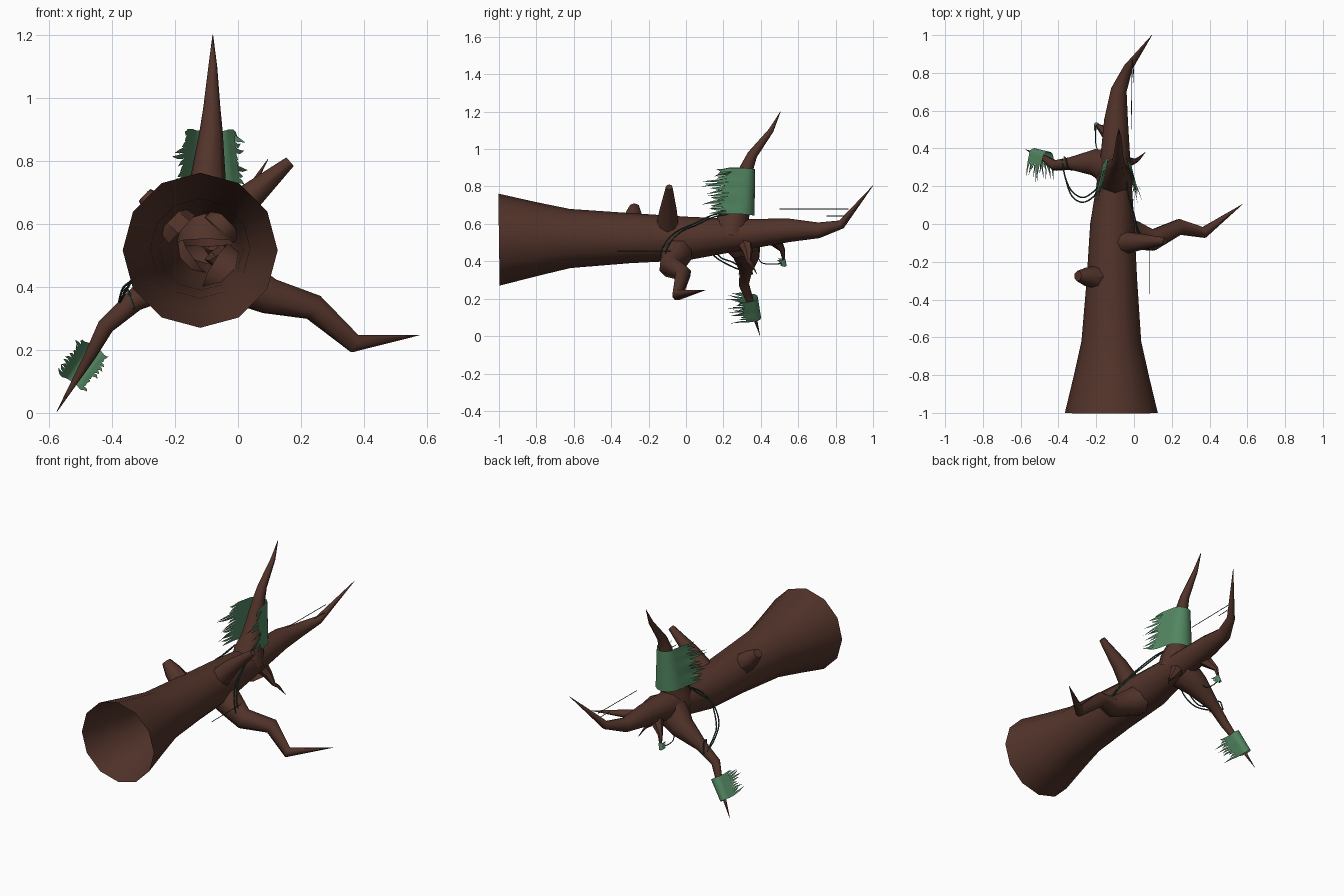
import bpy, math, random
from mathutils import Vector

if "Cube" in bpy.data.objects:
    bpy.data.objects.remove(bpy.data.objects["Cube"])

random.seed(4)


def material(name, rgb):
    m = bpy.data.materials.new(name)
    m.diffuse_color = (*rgb, 1)
    m.use_nodes = True
    m.node_tree.nodes["Principled BSDF"].inputs["Base Color"].default_value = m.diffuse_color
    return m


BARK = material("dark_bark", (0.085, 0.034, 0.023))
MOSS = material("moss_green", (0.085, 0.24, 0.12))
VINE = material("dark_vine", (0.02, 0.055, 0.04))


def make(name, verts, faces, mat):
    me = bpy.data.meshes.new(name)
    me.from_pydata([tuple(v) for v in verts], [], faces)
    me.materials.append(mat)
    ob = bpy.data.objects.new(name, me)
    bpy.context.collection.objects.link(ob)
    bpy.ops.object.select_all(action='DESELECT')
    ob.select_set(True)
    bpy.context.view_layer.objects.active = ob
    bpy.ops.object.shade_smooth_by_angle(angle=math.radians(50))
    return ob


def tube(name, pts, sides=8, mat=BARK, cap=False):
    """Tapered tube through (x, y, z, radius) points."""
    cs = [Vector(p[:3]) for p in pts]
    verts, faces = [], []
    prev = None
    for i, c in enumerate(cs):
        a = (c - cs[i - 1]).normalized() if i else Vector()
        b = (cs[i + 1] - c).normalized() if i < len(cs) - 1 else Vector()
        t = (a + b).normalized()
        if prev is None:
            q = Vector((0, 0, 1)).rotation_difference(t)
        else:
            q = prev.rotation_difference(t) @ q
        prev = t
        for k in range(sides):
            w = 2 * math.pi * k / sides
            verts.append(c + q @ Vector((math.cos(w), math.sin(w), 0)) * pts[i][3])
        if i:
            o = (i - 1) * sides
            for k in range(sides):
                n = (k + 1) % sides
                faces.append((o + k, o + n, o + sides + n, o + sides + k))
    if cap:
        faces.append(tuple(range(len(verts) - sides, len(verts))))
    return make(name, verts, faces, mat)


def vine(name, pts, r=0.004):
    """Thin strand along a Catmull-Rom curve."""
    p = [Vector(v) for v in pts]
    p = [p[0]] + p + [p[-1]]
    out = []
    for i in range(1, len(p) - 2):
        for s in range(6):
            t = s / 6
            v = 0.5 * (2 * p[i] + (p[i + 1] - p[i - 1]) * t
                       + (2 * p[i - 1] - 5 * p[i] + 4 * p[i + 1] - p[i + 2]) * t * t
                       + (3 * p[i] - p[i - 1] - 3 * p[i + 1] + p[i + 2]) * t ** 3)
            out.append((*v, r))
    out.append((*p[-1], r))
    return tube(name, out, 5, VINE)


def moss(name, a, b, ra, rb, solid, fringe, rows, flare):
    """Sheet draped over a branch, with ragged strips hanging towards -y."""
    a, b = Vector(a), Vector(b)
    axis = (b - a).normalized()
    side = axis.cross(Vector((0, 1, 0))).normalized()
    up, down = side.cross(axis).normalized(), Vector((0, -1, 0))
    verts, faces = [], []
    n = 11
    for i in range(rows + 1):
        f = i / rows
        c, r = a.lerp(b, f), ra + (rb - ra) * f
        ring = [c + (side * math.cos(w) + up * math.sin(w)) * r
                for w in (math.pi * k / (n - 3) for k in range(n - 2))]
        for s, at in ((1, 0), (-1, n - 1)):
            drop = solid * random.uniform(0.8, 1.2)
            ring.insert(at, c + side * s * (r + flare * 0.4) + down * drop)
        verts += ring
        if i:
            o = (i - 1) * n
            for k in range(n - 1):
                faces.append((o + k, o + k + 1, o + n + k + 1, o + n + k))
    # ragged strips: a quad ending in a point
    for i in range(rows):
        for k, s in ((0, 1), (n - 1, -1)):
            j = i * n + k
            p, q = verts[j], verts[j + n]
            w = q - p
            L = fringe * random.uniform(0.35, 1.0)
            out = side * s * flare * random.uniform(0.1, 0.9)
            m1 = p + w * 0.05 + down * L * 0.5 + out * 0.5 - w * 0.15
            m2 = p + w * 0.7 + down * L * 0.5 + out * 0.5 - w * 0.1
            tip = p + w * random.uniform(-0.6, 0.7) + down * L + out
            o = len(verts)
            verts += [m1, m2, tip]
            faces += [(j, j + n, o + 1, o), (o, o + 1, o + 2)]
    return make(name, verts, faces, MOSS)


# Hollow trunk lying along y, flared and open at the base
tube("trunk", [(-.12, -1, .516, .246), (-.12, -.8, .519, .198), (-.12, -.62, .522, .158),
               (-.117, -.3, .524, .134), (-.115, 0, .522, .117), (-.1, .3, .543, .083),
               (-.095, .55, .566, .063), (-.08, .71, .566, .042), (-.03, .83, .597, .024),
               (.095, 1, .805, .001)], 12)

# Main branches
tube("top_branch", [(-.1, .24, .54, .1), (-.1, .25, .62, .085), (-.098, .285, .70, .062),
                    (-.085, .325, .9, .036), (-.083, .355, .97, .027),
                    (-.08, .455, 1.1, .014), (-.08, .505, 1.2, .001)])
tube("right_branch", [(-.07, -.045, .46, .09), (.0, -.06, .42, .078), (.1, -.085, .37, .06),
                      (.24, -.015, .335, .044), (.37, -.045, .22, .031),
                      (.575, .105, .247, .001)])
tube("left_branch", [(-.12, .3, .5, .1), (-.2, .325, .44, .075), (-.33, .32, .355, .036),
                     (-.42, .31, .275, .028), (-.47, .345, .18, .019),
                     (-.575, .395, .004, .001)])

# Broken stubs
tube("broken_stub", [(-.06, -.1, .58, .062), (.03, -.095, .68, .045),
                     (.165, -.09, .797, .018)], 8, cap=True)
tube("knot_stub", [(-.18, -.28, .58, .065), (-.25, -.28, .645, .05),
                   (-.297, -.275, .69, .028)], 7, cap=True)

# Small twigs on the underside
tube("left_twig", [(-.1, .45, .55, .05), (-.14, .48, .51, .036), (-.185, .515, .46, .015),
                   (-.2, .53, .37, .002)], 6)
tube("right_twig", [(-.07, .31, .51, .045), (-.025, .33, .45, .026), (.01, .335, .40, .012),
                    (.03, .35, .385, .009), (.06, .38, .33, .001)], 6)

# Draped moss
moss("top_moss", (-.09, .285, .655), (-.087, .315, .9), .082, .055, .08, .13, 13, .045)
moss("left_moss", (-.455, .35, .205), (-.53, .372, .095), .034, .03, .04, .11, 10, .025)
moss("twig_moss", (-.19, .518, .41), (-.2, .528, .375), .013, .011, .012, .025, 4, .004)

# Looped vines
for i, s in enumerate((0, .025)):
    vine(f"left_vine_{i}", [(-.38, .34, .34), (-.365, .25, .37 + s), (-.33, .15 + s, .43),
                            (-.27, .115 + s, .51 + s), (-.21, .15 + s, .59), (-.17, .22, .64)])
    vine(f"right_vine_{i}", [(-.04, .24, .655), (-.03, .15, .65 - s / 2), (.0, .05, .605 - s / 2),
                             (.02, -.05 + s, .56), (.05, -.11 + s, .50), (.075, -.135 + s, .43),
                             (.07, -.1, .33)])
vine("twig_vine", [(-.2, .53, .39), (-.205, .46, .385), (-.2, .41, .39), (-.19, .39, .41)], .003)
vine("branch_wrap", [(-.33, .285, .33), (-.35, .3, .39), (-.36, .34, .385), (-.37, .355, .33)])

# Hanging threads
vine("right_thread", [(.08, -.08, .455), (.08, -.37, .455)], .002)
vine("tip_thread_long", [(-.01, .87, .68), (-.015, .5, .68)], .002)
vine("tip_thread_short", [(.0, .88, .642), (-.005, .75, .642)], .002)
